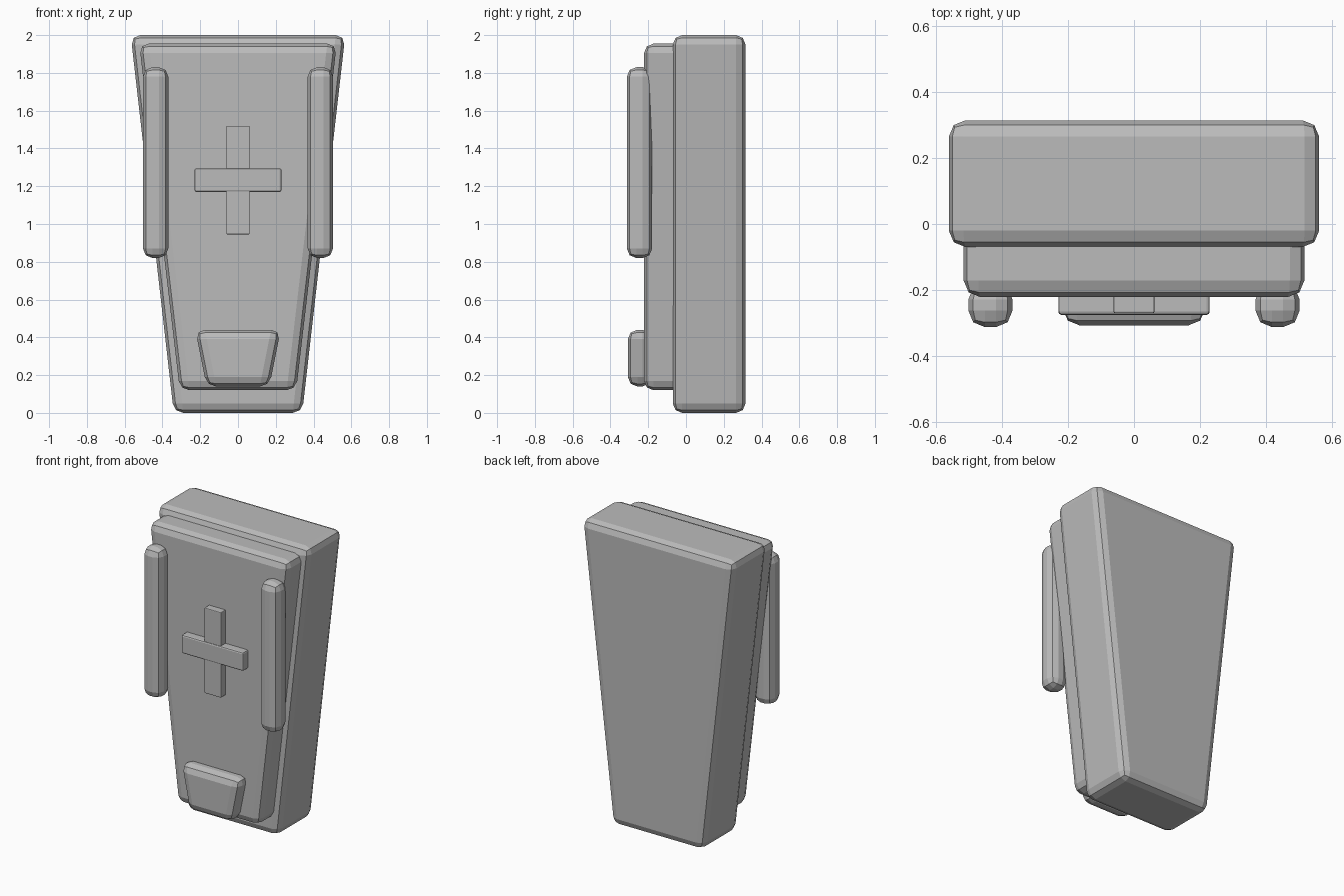
import bpy, bmesh

if "Cube" in bpy.data.objects:
    bpy.data.objects.remove(bpy.data.objects["Cube"])

grey = bpy.data.materials.new("stone_grey")
grey.diffuse_color = (0.5, 0.5, 0.5, 1)
grey.use_nodes = True
grey.node_tree.nodes["Principled BSDF"].inputs["Base Color"].default_value = grey.diffuse_color


def block(name, top, bottom, y, z, bevel, x=0):
    """Box with separate half-widths at top and bottom, and rounded edges."""
    bm = bmesh.new()
    bmesh.ops.create_cube(bm, size=2)
    for v in bm.verts:
        half = top if v.co.z > 0 else bottom
        v.co = (x + half * v.co.x, y[v.co.y > 0], z[v.co.z > 0])
    bmesh.ops.bevel(bm, geom=bm.edges[:], offset=bevel, segments=2,
                    profile=0.5, affect='EDGES', clamp_overlap=True)
    mesh = bpy.data.meshes.new(name)
    bm.to_mesh(mesh)
    bm.free()
    mesh.materials.append(grey)
    obj = bpy.data.objects.new(name, mesh)
    bpy.context.collection.objects.link(obj)
    return obj


# Tapered casket and its raised lid
block("casket_body", 0.568, 0.34, (-0.07, 0.315), (0.0, 2.0), 0.05)
block("casket_lid", 0.523, 0.308, (-0.222, 0.0), (0.12, 1.955), 0.05)

# Side rails
for side, x in (("left", -0.436), ("right", 0.436)):
    block(side + "_rail", 0.067, 0.067, (-0.313, -0.179), (0.82, 1.83), 0.05, x)

# Cross on the lid
block("cross_upright", 0.062, 0.062, (-0.271, -0.2), (0.945, 1.52), 0.005)
block("cross_bar", 0.23, 0.23, (-0.276, -0.2), (1.17, 1.295), 0.01)

# Small tapered plate near the foot
block("foot_plate", 0.226, 0.166, (-0.308, -0.18), (0.14, 0.44), 0.05)
